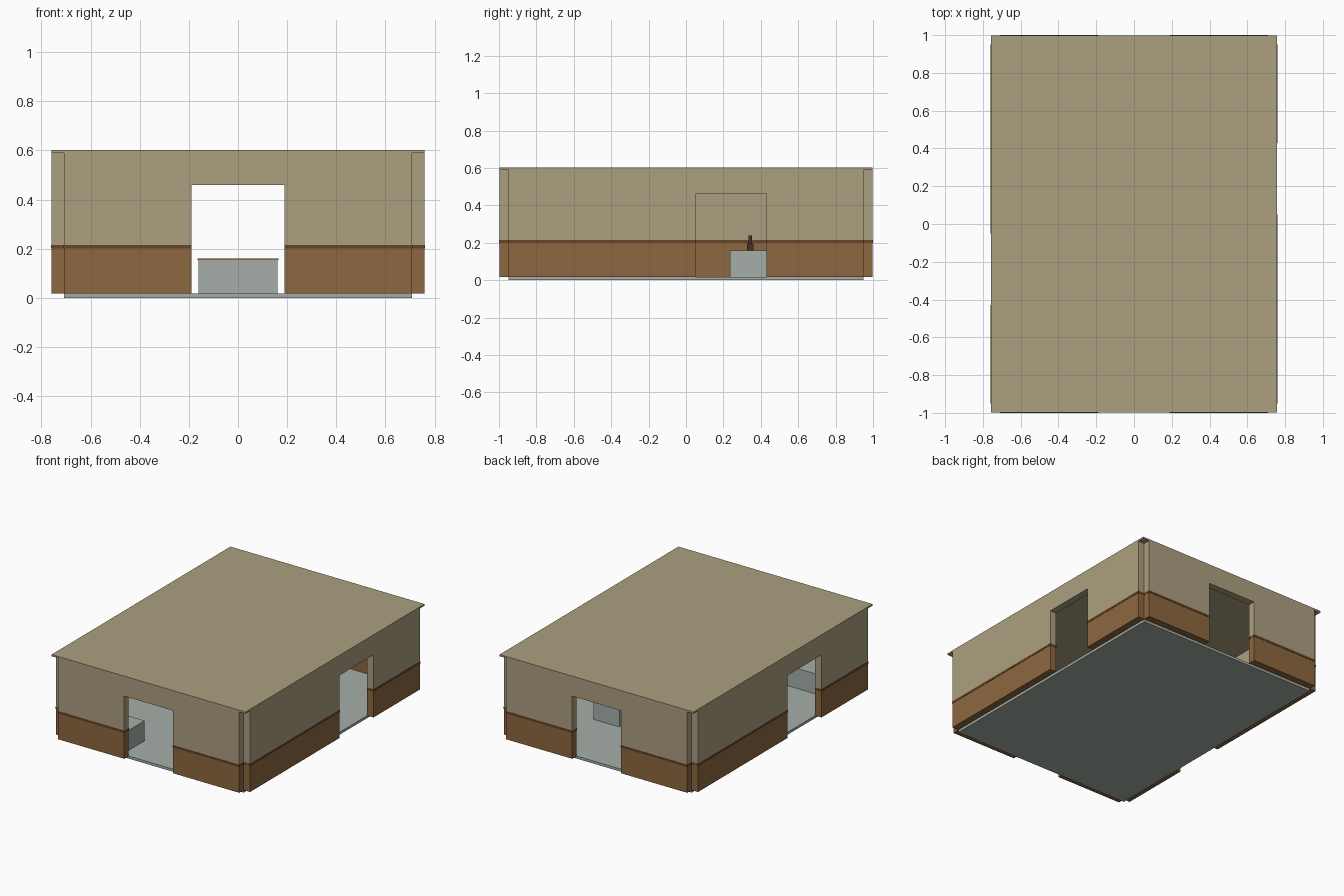
import bpy, bmesh
from mathutils import Matrix, Vector

if "Cube" in bpy.data.objects:
    bpy.data.objects.remove(bpy.data.objects["Cube"])

def mat(name, c):
    m = bpy.data.materials.new(name)
    m.diffuse_color = (*c, 1)
    m.use_nodes = True
    m.node_tree.nodes["Principled BSDF"].inputs["Base Color"].default_value = m.diffuse_color
    return m

TAN = mat("tan_plaster", (0.41, 0.35, 0.216))
BROWN = mat("brown_panel", (0.27, 0.138, 0.052))
TRIM = mat("dark_trim", (0.14, 0.058, 0.02))
GREY = mat("pale_grey", (0.38, 0.43, 0.40))
DARK = mat("dark_wood", (0.06, 0.032, 0.018))

def finish(name, bm, mats):
    bmesh.ops.recalc_face_normals(bm, faces=bm.faces)
    me = bpy.data.meshes.new(name)
    bm.to_mesh(me)
    bm.free()
    for m in mats:
        me.materials.append(m)
    ob = bpy.data.objects.new(name, me)
    bpy.context.collection.objects.link(ob)
    return ob

def add_box(bm, lo, hi):
    lo, hi = Vector(lo), Vector(hi)
    mx = Matrix.Translation((lo + hi) / 2) @ Matrix.Diagonal((*(hi - lo), 1))
    bmesh.ops.create_cube(bm, size=1, matrix=mx)

def box(name, lo, hi, m):
    bm = bmesh.new()
    add_box(bm, lo, hi)
    return finish(name, bm, [m])

X, Y, T = 0.758, 0.998, 0.05      # outer half sizes, wall thickness
Z0, ZP, ZT, ZD, ZC = 0.018, 0.20, 0.215, 0.46, 0.59

def wall(name, half, dist, d0, d1, angle):
    """Wall facing -y, turned about z, with a doorway from d0 to d1."""
    rot = Matrix.Rotation(angle, 4, 'Z')
    pts = [(-half, Z0), (d0, Z0), (d0, ZD), (d1, ZD), (d1, Z0),
           (half, Z0), (half, ZC), (-half, ZC)]
    bm = bmesh.new()
    f = bm.faces.new([bm.verts.new((x, -dist, z)) for x, z in pts])
    ext = bmesh.ops.extrude_face_region(bm, geom=[f])
    bmesh.ops.translate(bm, vec=(0, T, 0),
                        verts=[v for v in ext["geom"] if isinstance(v, bmesh.types.BMVert)])
    # painted lower panel
    bmesh.ops.bisect_plane(bm, geom=bm.verts[:] + bm.edges[:] + bm.faces[:],
                           plane_co=(0, 0, ZP), plane_no=(0, 0, 1))
    for f in bm.faces:
        f.material_index = 1 if f.calc_center_median().z < ZP else 0
    bm.transform(rot)
    finish(name, bm, [TAN, BROWN])
    # rail on both sides of the wall and around its ends
    bm = bmesh.new()
    e = 0.002
    for a, b in ((-half, d0), (d1, half)):
        add_box(bm, (a - e * 0.5, -dist - e, ZP), (b + e * 0.5, -dist + T + e, ZT))
    bm.transform(rot)
    finish(name + "_rail", bm, [TRIM])

# floor and roof slabs
box("floor", (-X + T, -Y + T, 0), (X - T, Y - T, Z0), GREY)
box("roof", (-X, -Y, ZC), (X, Y, 0.602), TAN)

# four walls, corners left notched
PI = 3.14159265
wall("front_wall", X - T, Y, -0.19, 0.19, 0)
wall("back_wall", X - T, Y, -0.19, 0.19, PI)
wall("right_wall", Y - T, X, 0.05, 0.43, PI / 2)
wall("left_wall", Y - T, X, 0.05, 0.43, -PI / 2)

# furniture inside
box("corner_counter", (-X + T, -Y + T, Z0), (-0.24, -0.70, 0.16), GREY)
box("centre_counter", (-0.16, 0.26, Z0), (0.16, 0.42, 0.155), GREY)
box("centre_counter_top", (-0.164, 0.256, 0.155), (0.164, 0.424, 0.16), BROWN)
box("side_cabinet", (0.22, 0.235, Z0), (0.42, 0.43, 0.16), GREY)

# small stand on the side cabinet
box("stand_base", (0.30, 0.325, 0.16), (0.34, 0.362, 0.195), DARK)
box("stand_post", (0.31, 0.335, 0.195), (0.33, 0.353, 0.24), DARK)
